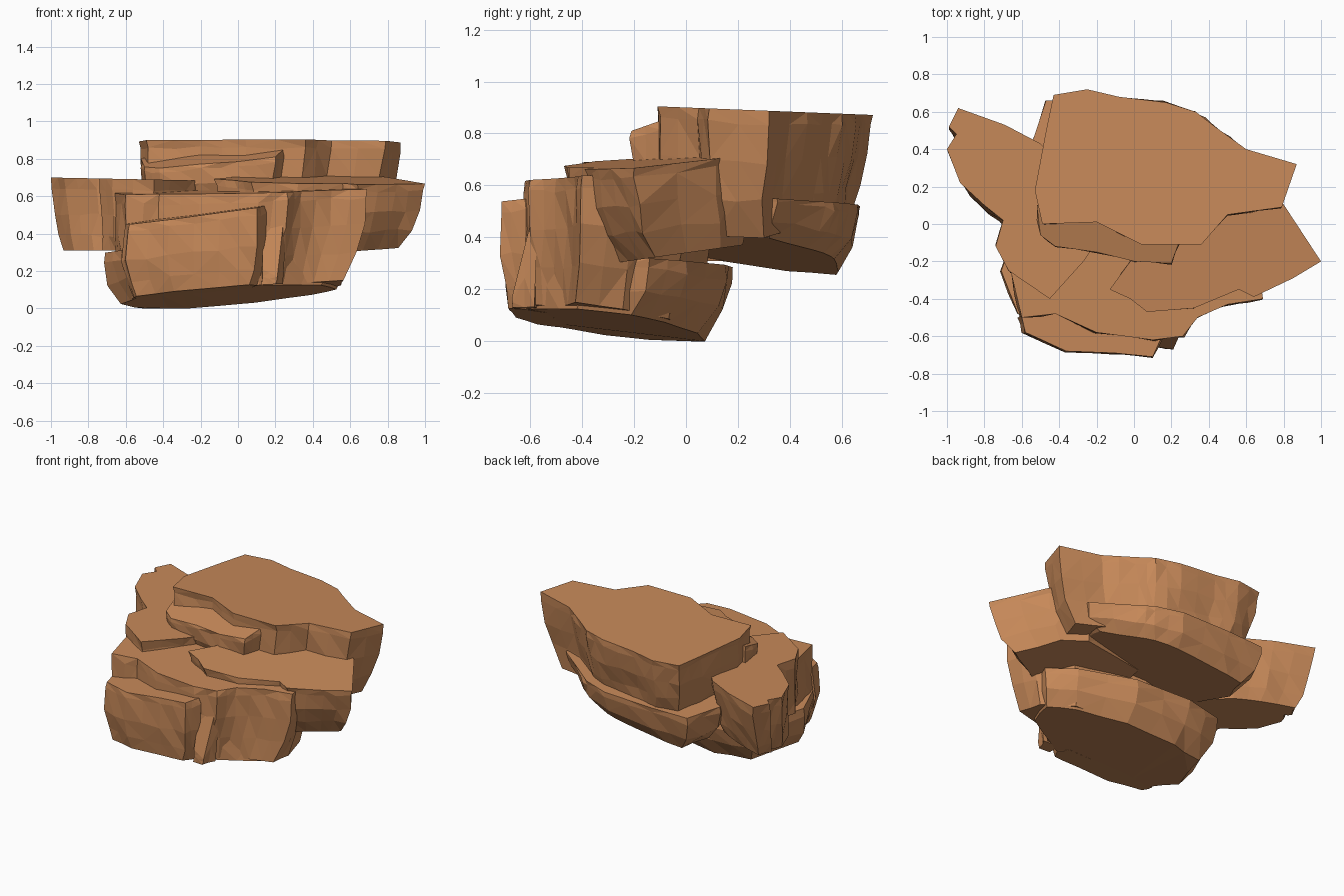
import bpy
import bmesh
import random
from mathutils import Vector

random.seed(4)

cube = bpy.data.objects.get("Cube")
if cube:
    bpy.data.objects.remove(cube, do_unlink=True)

# Single sandstone colour
sandstone = bpy.data.materials.new("sandstone_brown")
sandstone.use_nodes = True
colour = (0.57, 0.25, 0.1, 1)
sandstone.diffuse_color = colour
shader = next(n for n in sandstone.node_tree.nodes if n.type == 'BSDF_PRINCIPLED')
shader.inputs["Base Color"].default_value = colour


def plane_height(plane, point):
    """Height of a tilted plane given as (base, slope in x, slope in y)."""
    base, slope_x, slope_y = plane
    return max(0, base + slope_x * point.x + slope_y * point.y)


def with_midpoints(outline):
    """Adds a point halfway along each outline edge."""
    corners = [Vector(p) for p in outline]
    result = []
    for corner, following in zip(corners, corners[1:] + corners[:1]):
        result.append(corner)
        result.append((corner + following) / 2)
    return result


def rock(name, outline, top, bottom, rings, rough=0.009):
    """Lofts a faceted rock from its top outline down through scaled rings.

    Each ring is (depth fraction, scale, shift in x, shift in y).
    """
    points = with_midpoints(outline)
    low = Vector((min(p.x for p in points), min(p.y for p in points)))
    high = Vector((max(p.x for p in points), max(p.y for p in points)))
    centre = (low + high) / 2
    bm = bmesh.new()
    loops = []
    for depth, scale, shift_x, shift_y in [(0, 1, 0, 0)] + rings:
        loop = []
        for p in points:
            q = centre + (p - centre) * scale + Vector((shift_x, shift_y))
            amount = rough if depth > 0 else 0
            q += Vector((random.uniform(-amount, amount),
                         random.uniform(-amount, amount)))
            z = plane_height(top, p) * (1 - depth) + plane_height(bottom, q) * depth
            if 0 < depth < 1:
                z += random.uniform(-amount, amount)
            loop.append(bm.verts.new((q.x, q.y, z)))
        loops.append(loop)

    # Side bands and the two caps
    count = len(points)
    for upper, lower in zip(loops, loops[1:]):
        for i in range(count):
            j = (i + 1) % count
            bm.faces.new((upper[i], upper[j], lower[j], lower[i]))
    bm.faces.new(loops[0])
    bm.faces.new(loops[-1])
    bmesh.ops.triangulate(bm, faces=bm.faces[:])
    bmesh.ops.recalc_face_normals(bm, faces=bm.faces[:])

    mesh = bpy.data.meshes.new(name)
    bm.to_mesh(mesh)
    bm.free()
    mesh.materials.append(sandstone)
    obj = bpy.data.objects.new(name, mesh)
    bpy.context.collection.objects.link(obj)


# Lowest rock with the sloping underside
rock("base_rock",
     [(-.71, -.25), (-.62, -.48), (-.35, -.6), (.12, -.6), (.27, -.52),
      (.5, -.38), (.6, -.14), (.45, 0), (.1, .15), (-.3, .18), (-.57, .12)],
     (.3, .02, -.05), (.03, .08, -.14),
     [(.2, 1, 0, 0), (.6, .97, 0, -.02), (1, .88, .01, -.06)])

# Thin slab leaning on the front left of the base
rock("front_slab",
     [(-.6, -.5), (-.58, -.58), (-.36, -.68), (-.1, -.69), (.1, -.71),
      (.14, -.62), (.1, -.55), (-.2, -.5), (-.4, -.45)],
     (.56, .14, .05), (.04, .08, -.12),
     [(.1, 1.02, 0, 0), (.5, 1.03, -.01, 0), (.8, .98, 0, .01), (1, .9, 0, .01)], .007)

# Main front block, reaching down over the base
rock("front_block",
     [(-.66, -.25), (-.6, -.5), (-.42, -.48), (-.2, -.58), (.1, -.62),
      (.26, -.6), (.34, -.5), (.5, -.43), (.69, -.4), (.66, -.2), (.5, 0),
      (0, .1), (-.5, .05)],
     (.64, .02, .04), (.04, .09, -.14),
     [(.1, 1, 0, 0), (.4, .99, -.01, 0), (.7, .95, -.03, -.02), (1, .87, -.03, -.04)])

# Sloping wedge beside the front slab
rock("front_wedge",
     [(.13, -.57), (.13, -.66), (.21, -.67), (.25, -.58)],
     (2.85, 0, 4), (.12, .05, 0),
     [(.5, 1, 0, 0), (1, .95, -.01, 0)], .004)

# Side wings
rock("right_wing",
     [(.6, .25), (.79, .12), (1, -.2), (.85, -.29), (.64, -.39), (.56, -.35),
      (.32, -.45), (.07, -.47), (-.02, -.4), (-.13, -.35), (-.02, -.2), (0, .15)],
     (.72, -.035, .09), (.34, 0, .14),
     [(.1, .98, 0, 0), (.4, .94, 0, .01), (.7, .88, -.01, .03), (1, .76, -.01, .06)])

rock("left_wing",
     [(-.94, .62), (-.69, .53), (-.5, .43), (-.3, .2), (-.2, -.1), (-.27, -.2),
      (-.45, -.4), (-.67, -.25), (-.74, -.12), (-.7, .02), (-.8, .1),
      (-.93, .22), (-1, .4), (-.95, .48), (-.99, .52)],
     (.68, -.02, 0), (.31, 0, 0),
     [(.15, .98, 0, 0), (.5, .94, 0, -.02), (.8, .9, 0, -.04), (1, .84, 0, -.05)], .008)

# Rear rock: lower ledge, overhanging cap and the step before it
rock("rear_ledge",
     [(-.55, .42), (-.47, .66), (-.2, .67), (.15, .66), (.33, .6), (.42, .53),
      (.66, .35), (.64, .2), (.4, .02), (0, -.05), (-.45, .05)],
     (.55, .02, -.04), (.37, .12, -.12),
     [(.15, 1, 0, 0), (.6, .96, 0, -.01), (1, .82, 0, -.02)])

rock("rear_cap",
     [(-.43, .69), (-.25, .72), (-.08, .68), (.17, .65), (.33, .6), (.42, .53),
      (.6, .4), (.87, .32), (.79, .09), (.5, .05), (.36, -.11), (.04, -.11),
      (-.2, .01), (-.49, 0), (-.53, .18), (-.47, .5)],
     (.9, 0, -.04), (.47, -.1, 0),
     [(.1, .99, 0, 0), (.4, .97, -.01, -.01), (.7, .92, -.02, -.02), (1, .84, -.03, -.02)])

rock("step_slab",
     [(-.52, .1), (-.5, -.06), (-.42, -.12), (-.2, -.15), (0, -.2), (.2, -.21),
      (.24, -.1), (.1, .1)],
     (.845, .14, .3), (.6, 0, 0),
     [(.15, 1.01, 0, 0), (.6, .97, 0, 0), (1, .9, 0, .02)], .008)
